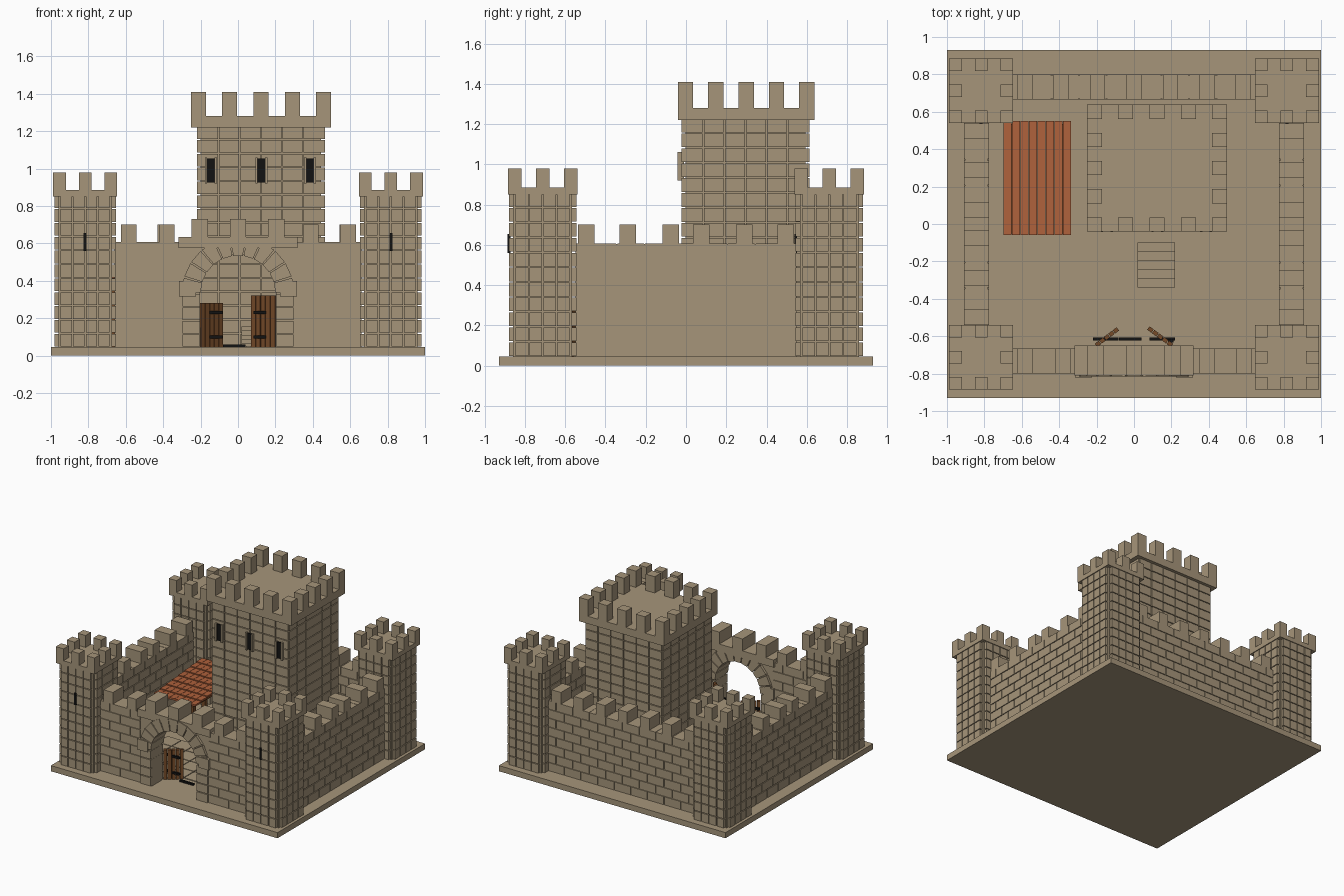
import bpy, bmesh, math
from mathutils import Matrix, Vector

cube = bpy.data.objects.get("Cube")
if cube:
    bpy.data.objects.remove(cube, do_unlink=True)


def material(name, rgb):
    m = bpy.data.materials.new(name)
    m.use_nodes = True
    m.diffuse_color = (*rgb, 1)
    m.node_tree.nodes["Principled BSDF"].inputs["Base Color"].default_value = (*rgb, 1)
    return m


STONE = material("tan stone", (0.38, 0.30, 0.195))
TILE = material("orange roof tile", (0.43, 0.12, 0.045))
WOOD = material("brown wood", (0.18, 0.07, 0.022))
IRON = material("black iron", (0.006, 0.006, 0.006))

GROUND = 0.045
GAP = 0.006


def box(bm, x, y, z, turn=None):
    """Add a box from (low, high) pairs, optionally transformed."""
    size = Vector((x[1] - x[0], y[1] - y[0], z[1] - z[0]))
    mid = Vector((sum(x), sum(y), sum(z))) / 2
    mat = Matrix.Translation(mid) @ Matrix.Diagonal((*size, 1))
    bmesh.ops.create_cube(bm, size=1, matrix=(turn @ mat) if turn else mat)


def finish(bm, name, mat):
    mesh = bpy.data.meshes.new(name)
    bmesh.ops.recalc_face_normals(bm, faces=bm.faces[:])
    bm.to_mesh(mesh)
    bm.free()
    mesh.materials.append(mat)
    ob = bpy.data.objects.new(name, mesh)
    bpy.context.scene.collection.objects.link(ob)
    return ob


def block(name, mat, x, y, z):
    bm = bmesh.new()
    box(bm, x, y, z)
    return finish(bm, name, mat)


def around(c, half):
    return (c - half, c + half)


def bricks(bm, axis, span, depth, z, rows, cols, stagger):
    """Fill a wall running along x or y with courses of separate bricks."""
    height = (z[1] - z[0]) / rows
    length = (span[1] - span[0]) / cols
    for r in range(rows):
        shift = length / 2 if stagger and r % 2 else 0
        for c in range(cols + (1 if shift else 0)):
            a = max(span[0], span[0] + c * length - shift)
            b = min(span[1], span[0] + (c + 1) * length - shift)
            run = (a + GAP / 2, b - GAP / 2)
            rise = (z[0] + r * height + GAP / 2, z[0] + (r + 1) * height - GAP / 2)
            box(bm, *((run, depth) if axis == "x" else (depth, run)), rise)


def curtain_wall(name, axis, span, depth, merlons):
    """Staggered brick wall over a recessed mortar core, with battlements."""
    bm = bmesh.new()
    cols = max(2, round((span[1] - span[0]) / 0.145))
    bricks(bm, axis, span, depth, (GROUND, 0.61), 8, cols, True)
    core = (depth[0] + 0.007, depth[1] - 0.007)
    box(bm, *((span, core) if axis == "x" else (core, span)), (GROUND, 0.605))
    for m in merlons:
        run = around(m, 0.041)
        box(bm, *((run, depth) if axis == "x" else (depth, run)), (0.605, 0.70))
    finish(bm, name, STONE)


def battlement(bm, x, y, z, top, sx, sy, count):
    """Projecting parapet slab with merlons spaced around its rim."""
    box(bm, x, y, z)
    for i in range(count):
        for j in range(count):
            if i in (0, count - 1) or j in (0, count - 1):
                mx = x[0] + (x[1] - x[0] - sx) * i / (count - 1)
                my = y[0] + (y[1] - y[0] - sy) * j / (count - 1)
                box(bm, (mx, mx + sx), (my, my + sy), (z[1], top))


def brick_tower(bm, cx, cy, hx, hy, notch, z, rows, cols):
    """Recessed core with a brick panel on each of four sides."""
    skin = 0.02
    box(bm, around(cx, hx - skin), around(cy, hy - skin), z)
    for s in (-1, 1):
        fx, fy = cx + s * (hx - skin), cy + s * (hy - skin)
        bricks(bm, "x", around(cx, hx - notch), around(fy, skin), z, rows, cols, False)
        bricks(bm, "y", around(cy, hy - notch), around(fx, skin), z, rows, cols, False)


# Ground slab
block("ground_slab", STONE, (-1, 1), (-0.93, 0.93), (0, GROUND))

# Corner towers with arrow slits
for side, cx in (("right", -0.817), ("left", 0.817)):
    for end, cy in (("front", -0.712), ("back", 0.712)):
        bm = bmesh.new()
        brick_tower(bm, cx, cy, 0.164, 0.167, 0.03, (GROUND, 0.86), 11, 4)
        battlement(bm, around(cx, 0.171), around(cy, 0.173), (0.85, 0.885), 0.98, 0.068, 0.068, 3)
        finish(bm, f"{end}_{side}_tower", STONE)
        block(f"{end}_{side}_arrow_slit", IRON, around(cx, 0.008),
              (cy - 0.174, cy - 0.16), (0.56, 0.655))

# Curtain walls
side_merlons = [s * p for s in (-1, 1) for p in (0.075, 0.29, 0.495)]
curtain_wall("right_wall", "y", (-0.55, 0.55), (-0.91, -0.775), side_merlons)
curtain_wall("left_wall", "y", (-0.55, 0.55), (0.775, 0.91), side_merlons)
curtain_wall("back_wall", "x", (-0.66, 0.66), (0.665, 0.80), [i * 0.195 for i in range(-3, 4)])
curtain_wall("front_right_wall", "x", (-0.66, -0.30), (-0.80, -0.665), (-0.585, -0.38))
curtain_wall("front_left_wall", "x", (0.30, 0.66), (-0.80, -0.665), (0.39, 0.59))

# Gatehouse wall with an arched opening
SPRING, INNER, OUTER = 0.335, 0.20, 0.30


def arc(radius, a):
    return (radius * math.cos(a), SPRING + radius * math.sin(a))


bm = bmesh.new()
outline = [(-0.31, GROUND), (-0.31, 0.60), (0.31, 0.60), (0.31, GROUND), (INNER, GROUND)]
outline += [arc(INNER + 0.005, math.pi * i / 18) for i in range(19)] + [(-INNER, GROUND)]
face = bm.faces.new([bm.verts.new((x, -0.795, z)) for x, z in outline])
ext = bmesh.ops.extrude_face_region(bm, geom=[face])
bmesh.ops.translate(bm, vec=(0, 0.125, 0),
                    verts=[v for v in ext["geom"] if isinstance(v, bmesh.types.BMVert)])
finish(bm, "gate_wall", STONE)

# Arch stones, jambs and imposts
bm = bmesh.new()
STONES = 11
for i in range(STONES):
    a0, a1 = math.pi * (i + 0.05) / STONES, math.pi * (i + 0.95) / STONES
    ring = [arc(INNER, a0), arc(OUTER, a0), arc(OUTER, a1), arc(INNER, a1)]
    front, back = [[bm.verts.new((x, y, z)) for x, z in ring] for y in (-0.815, -0.65)]
    bm.faces.new(front)
    bm.faces.new(back)
    for k in range(4):
        n = (k + 1) % 4
        bm.faces.new((front[k], front[n], back[n], back[k]))
for s in (-1, 1):
    bricks(bm, "x", around(s * 0.25, 0.05), (-0.81, -0.655), (GROUND, 0.33), 4, 1, False)
    box(bm, around(s * 0.27, 0.045), (-0.82, -0.65), (0.315, 0.40))
finish(bm, "gate_arch", STONE)

# Gatehouse battlement
bm = bmesh.new()
box(bm, around(0, 0.318), (-0.81, -0.65), (0.575, 0.635))
for m in (-0.205, 0, 0.205):
    box(bm, around(m, 0.044), (-0.81, -0.65), (0.635, 0.73))
finish(bm, "gate_battlement", STONE)

# Open gate doors with iron bands
for name, hinge, end, top in (("right", (-0.205, -0.65), (-0.085, -0.56), 0.28),
                              ("left", (0.205, -0.65), (0.075, -0.555), 0.32)):
    d = Vector(end) - Vector(hinge)
    turn = Matrix.Translation((*hinge, 0)) @ Matrix.Rotation(math.atan2(d.y, d.x), 4, "Z")
    step = d.length / 5
    bm = bmesh.new()
    for i in range(5):
        box(bm, (i * step + 0.002, (i + 1) * step - 0.002), (-0.011, 0.011), (GROUND, top), turn)
    finish(bm, f"{name}_gate_door", WOOD)
    sign = 1 if end[0] > 0 else -1
    bm = bmesh.new()
    for z in (0.10, 0.23):
        box(bm, around(sign * 0.15, 0.068), around(-0.615, 0.008), around(z, 0.008))
    finish(bm, f"{name}_door_bands", IRON)
block("door_edge_strap", IRON, around(0.197, 0.014), around(-0.625, 0.008), (GROUND, 0.28))
block("fallen_door_bar", IRON, around(-0.02, 0.06), around(-0.615, 0.008), (GROUND, 0.06))

# Keep
bm = bmesh.new()
brick_tower(bm, 0.122, 0.295, 0.342, 0.318, 0.004, (GROUND, 1.23), 16, 6)
battlement(bm, around(0.123, 0.375), around(0.299, 0.339), (1.22, 1.28), 1.41, 0.08, 0.076, 5)
finish(bm, "keep", STONE)

# Keep windows
for i, x in enumerate((-0.145, 0.125, 0.385)):
    bm = bmesh.new()
    for s in (-1, 1):
        box(bm, around(x + s * 0.026, 0.006), (-0.043, -0.01), (0.92, 1.06))
    finish(bm, f"window_frame_{i + 1}", STONE)
    block(f"window_{i + 1}", IRON, around(x, 0.02), (-0.032, -0.01), (0.925, 1.055))

# Courtyard paving
bm = bmesh.new()
for i in range(9):
    for j in range(4):
        x, y = -0.595 + i * 0.127, -0.56 + j * 0.13
        box(bm, (x + 0.003, x + 0.124), (y + 0.003, y + 0.127), (GROUND - 0.01, GROUND + 0.006))
finish(bm, "courtyard_paving", STONE)

# Steps up to the keep
bm = bmesh.new()
for i in range(5):
    box(bm, around(0.12, 0.1), (-0.34 + i * 0.048, -0.10), (GROUND, GROUND + 0.022 * (i + 1)))
finish(bm, "keep_steps", STONE)

# Tiled lean-to roof on posts
slope = Matrix.Translation((-0.70, -0.06, 0.36)) @ Matrix.Rotation(math.radians(5), 4, "X")
bm = bmesh.new()
for j in range(8):
    tilt = slope @ Matrix.Translation((0, j * 0.0765, 0)) @ Matrix.Rotation(math.radians(-6), 4, "X")
    for i in range(8):
        x = i * 0.0456
        box(bm, (x + 0.001, x + 0.0446), (0, 0.076), (0, 0.014), tilt)
finish(bm, "lean_to_roof", TILE)
bm = bmesh.new()
for x in (-0.66, -0.375):
    box(bm, around(x, 0.012), (-0.05, 0.53), (-0.022, -0.008), Matrix.Translation((0, 0, 0.36)))
    for y in (-0.03, 0.52):
        box(bm, around(x, 0.015), around(y, 0.015), (GROUND, 0.35))
finish(bm, "lean_to_frame", WOOD)
